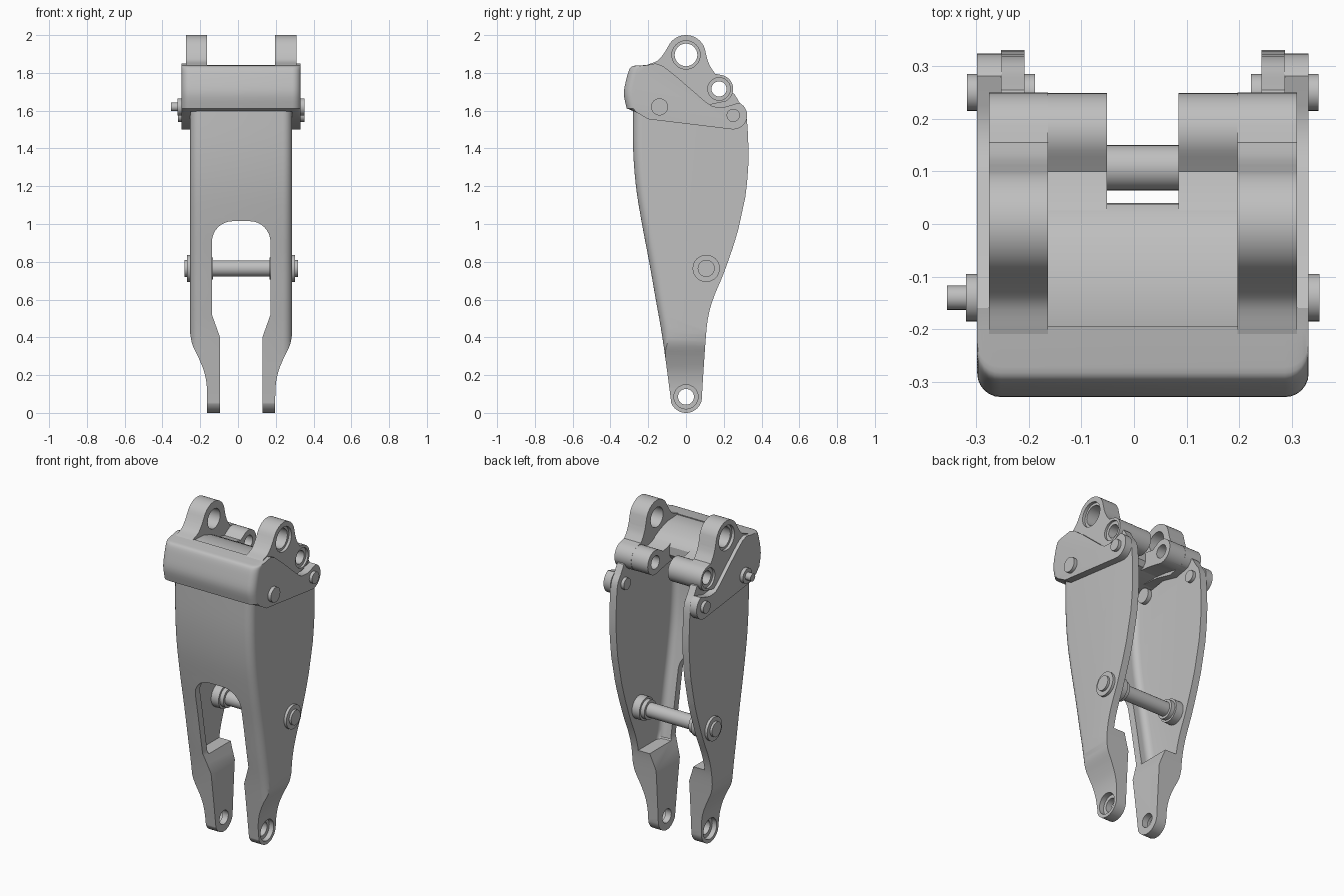
import bpy, bmesh
from math import cos, sin, radians

CX = 0.017  # mirror plane of the assembly

if "Cube" in bpy.data.objects:
    bpy.data.objects.remove(bpy.data.objects["Cube"], do_unlink=True)

grey = bpy.data.materials.new("cast_grey")
grey.use_nodes = True
grey.diffuse_color = (0.52, 0.52, 0.52, 1)
grey.node_tree.nodes["Principled BSDF"].inputs["Base Color"].default_value = (0.52, 0.52, 0.52, 1)


def arc(cx, cy, r, a0, a1, n=12):
    steps = [radians(a0 + (a1 - a0) * i / n) for i in range(n + 1)]
    return [(cx + r * cos(a), cy + r * sin(a)) for a in steps]


def curve(pts, n=4):
    """Smooth open path through the given points."""
    out = []
    for i in range(len(pts) - 1):
        p = [pts[max(i - 1, 0)], pts[i], pts[i + 1], pts[min(i + 2, len(pts) - 1)]]
        for k in range(n):
            t = k / n
            out.append(tuple(0.5 * (2 * b + (c - a) * t + (2*a - 5*b + 4*c - d) * t**2
                                    + (3*b - a - 3*c + d) * t**3) for a, b, c, d in zip(*p)))
    return out + [pts[-1]]


def loft(name, rings):
    """Closed solid through rings of matching points."""
    bm = bmesh.new()
    rows = [[bm.verts.new(p) for p in ring] for ring in rings]
    bm.faces.new(rows[0])
    bm.faces.new(rows[-1][::-1])
    for a, b in zip(rows, rows[1:]):
        for i in range(len(a)):
            j = (i + 1) % len(a)
            bm.faces.new((a[i], b[i], b[j], a[j]))
    bmesh.ops.recalc_face_normals(bm, faces=bm.faces)
    mesh = bpy.data.meshes.new(name)
    bm.to_mesh(mesh)
    bm.free()
    mesh.materials.append(grey)
    ob = bpy.data.objects.new(name, mesh)
    bpy.context.collection.objects.link(ob)
    return ob


def prism(name, pts, lo, hi):
    """Extrude a (y, z) profile along x."""
    return loft(name, [[(CX + x, y, z) for y, z in pts] for x in (lo, hi)])


def front_prism(name, pts, lo, hi):
    """Extrude an (x, z) profile along y."""
    return loft(name, [[(CX + x, t, z) for x, z in pts] for t in (lo, hi)])


def rounded_prism(name, front, rest, half, r, n=6):
    """Extrude along x, rounding both corners of the front part of the profile."""
    angles = [radians(90 * i / n) for i in range(n + 1)]
    steps = [(half - r + r * sin(a), r - r * cos(a)) for a in angles]
    steps = [(-x, d) for x, d in steps[::-1]] + steps
    return loft(name, [[(CX + x, y + d, z) for y, z in front] + [(CX + x, y, z) for y, z in rest]
                       for x, d in steps])


def rod(name, y, z, r, lo, hi):
    return prism(name, arc(y, z, r, 0, 348.75, 31), lo, hi)


def activate(ob):
    bpy.ops.object.select_all(action="DESELECT")
    ob.select_set(True)
    bpy.context.view_layer.objects.active = ob


def combine(ob, tool, operation="DIFFERENCE"):
    mod = ob.modifiers.new("cut", "BOOLEAN")
    mod.operation, mod.object, mod.solver = operation, tool, "EXACT"
    activate(ob)
    bpy.ops.object.modifier_apply(modifier=mod.name)
    bpy.data.objects.remove(tool, do_unlink=True)


def both(name, make):
    """Build a part on each side: make(name, side)."""
    for label, s in (("left", 1), ("right", -1)):
        make(f"{label}_{name}", s)


def span(s, lo, hi):
    return sorted((s * lo, s * hi))


# Channel body: side outline and front outline intersected
front_edge = curve([(-0.28, 1.62), (-0.28, 1.4), (-0.265, 1.2), (-0.233, 1.0), (-0.195, 0.8),
                    (-0.16, 0.6), (-0.125, 0.4), (-0.084, 0.1), (-0.07, -0.02)])
back_edge = curve([(0.08, -0.02), (0.085, 0.1), (0.105, 0.4), (0.12, 0.52), (0.15, 0.62),
                   (0.2, 0.74), (0.262, 0.92), (0.307, 1.1), (0.328, 1.28), (0.33, 1.42),
                   (0.318, 1.58), (0.285, 1.64), (0.255, 1.69)])
body = rounded_prism("channel_body", front_edge, back_edge + [(0.2, 1.7), (0, 1.66), (-0.2, 1.625)],
                     0.27, 0.05)
half = curve([(0.27, 0.42), (0.258, 0.36), (0.225, 0.29), (0.197, 0.22), (0.183, 0.15), (0.18, 0.08)])
half = [(0.29, 1.8), (0.29, 0.44)] + half + [(0.18, -0.1), (0.112, -0.1), (0.112, 0.4), (0.155, 0.52)]
half += arc(0.045, 0.905, 0.11, 0, 90, 8)
combine(body, front_prism("tool", half + [(-x, z) for x, z in half[::-1]], -0.6, 0.6), "INTERSECT")
combine(body, prism("tool", [(-0.5, 2)] + arc(0, 0.085, 0.085, 180, 360, 20) + [(0.5, 2)],
                    -0.5, 0.5), "INTERSECT")
inner = [(y + 0.045, z) for y, z in front_edge if 0.5 < z < 1.6]
inner = [(inner[0][0], 1.8)] + inner + [(-0.09, 0.5)]
combine(body, rounded_prism("tool", inner, [(0.6, 0.5), (0.6, 1.8)], 0.225, 0.04))
combine(body, rod("tool", 0, 0.085, 0.042, -0.5, 0.5))
for s in (1, -1):
    combine(body, rod("tool", 0, 0.085, 0.064, *span(s, 0.15, 0.4)))

# Cap with its side plates
cap_front = curve([(-0.272, 1.838), (-0.296, 1.826), (-0.315, 1.77), (-0.329, 1.69), (-0.314, 1.612)])
plate = [(-0.26, 1.59), (-0.2, 1.555)] + arc(0.25, 1.575, 0.074, 263, 425, 14)
plate += [(0.225, 1.625), (0.195, 1.617), (0.14, 1.622), (0.1, 1.65), (-0.05, 1.78),
          (-0.12, 1.835), (-0.16, 1.85), (-0.2, 1.842)]
cap = rounded_prism("cap_and_side_plates", cap_front, plate, 0.315, 0.045)
combine(cap, prism("tool", [(-0.272, 1.3), (0.6, 1.3), (0.6, 2.2), (-0.15, 2.2), (-0.2, 1.8),
                            (-0.272, 1.8)], -0.268, 0.268))

# Bridge between the lugs
prism("bridge", [(-0.28, 1.625), (-0.28, 1.81), (-0.21, 1.838), (-0.1, 1.832), (-0.03, 1.81),
                 (0.02, 1.785), (0.038, 1.76), (0.04, 1.71), (0.02, 1.68), (-0.02, 1.67),
                 (-0.2, 1.67), (-0.23, 1.625)], -0.269, 0.269)


# Upper lugs with an inward boss
def lug(name, s):
    outline = [(-0.225, 1.68), (-0.225, 1.835)] + curve([(-0.2, 1.845), (-0.15, 1.865), (-0.115, 1.905)])
    outline += arc(0, 1.895, 0.105, 155, 20, 16)
    outline += curve([(0.112, 1.875), (0.128, 1.835), (0.155, 1.795)])
    outline += arc(0.175, 1.715, 0.075, 80, -60, 12)
    outline += [(0.12, 1.63), (0, 1.66)]
    ob = prism(name, outline, *span(s, 0.18, 0.293))
    boss = [(0, 1.79), (0.05, 1.765), (0.1, 1.755)] + arc(0.175, 1.715, 0.074, 130, -110, 20)
    boss += [(0.08, 1.66), (0, 1.67)]
    combine(ob, prism("tool", boss, *span(s, 0.068, 0.25)), "UNION")
    combine(ob, rod("tool", 0, 1.895, 0.06, -0.5, 0.5))
    combine(ob, rod("tool", 0, 1.895, 0.075, *span(s, 0.275, 0.5)))
    combine(ob, rod("tool", 0.175, 1.715, 0.04, -0.5, 0.5))
    combine(ob, rod("tool", 0.175, 1.715, 0.06, *span(s, 0.28, 0.5)))
    # clear the same bore through the body wall
    combine(body, rod("tool", 0.175, 1.715, 0.041, *span(s, 0.1, 0.5)))


both("lug", lug)


# Pins through plates and body walls
def pins(name, s):
    rod(name + "_front", -0.14, 1.62, 0.045, *span(s, 0.2, 0.336))
    rod(name + "_rear", 0.25, 1.575, 0.035, *span(s, 0.205, 0.334))


both("plate_pin", pins)
rod("right_pin_stub", -0.14, 1.62, 0.023, -0.372, -0.33)


# Lower cross pin with washers, heads and inner hubs
def pin_end(name, s):
    rod(name + "_washer", 0.107, 0.765, 0.072, *span(s, 0.265, 0.286))
    rod(name + "_head", 0.107, 0.765, 0.045, *span(s, 0.28, 0.3))
    rod(name + "_hub", 0.107, 0.765, 0.07, *span(s, 0.175, 0.235))
    rod(name + "_collar", 0.107, 0.765, 0.058, *span(s, 0.15, 0.18))


both("cross_pin", pin_end)
rod("cross_pin", 0.107, 0.765, 0.043, -0.27, 0.27)

# Smooth curved faces and keep hard edges
for ob in list(bpy.context.scene.objects):
    if ob.type == "MESH" and ob.data.materials and ob.data.materials[0] == grey:
        activate(ob)
        bpy.ops.object.shade_smooth_by_angle(angle=radians(30))
